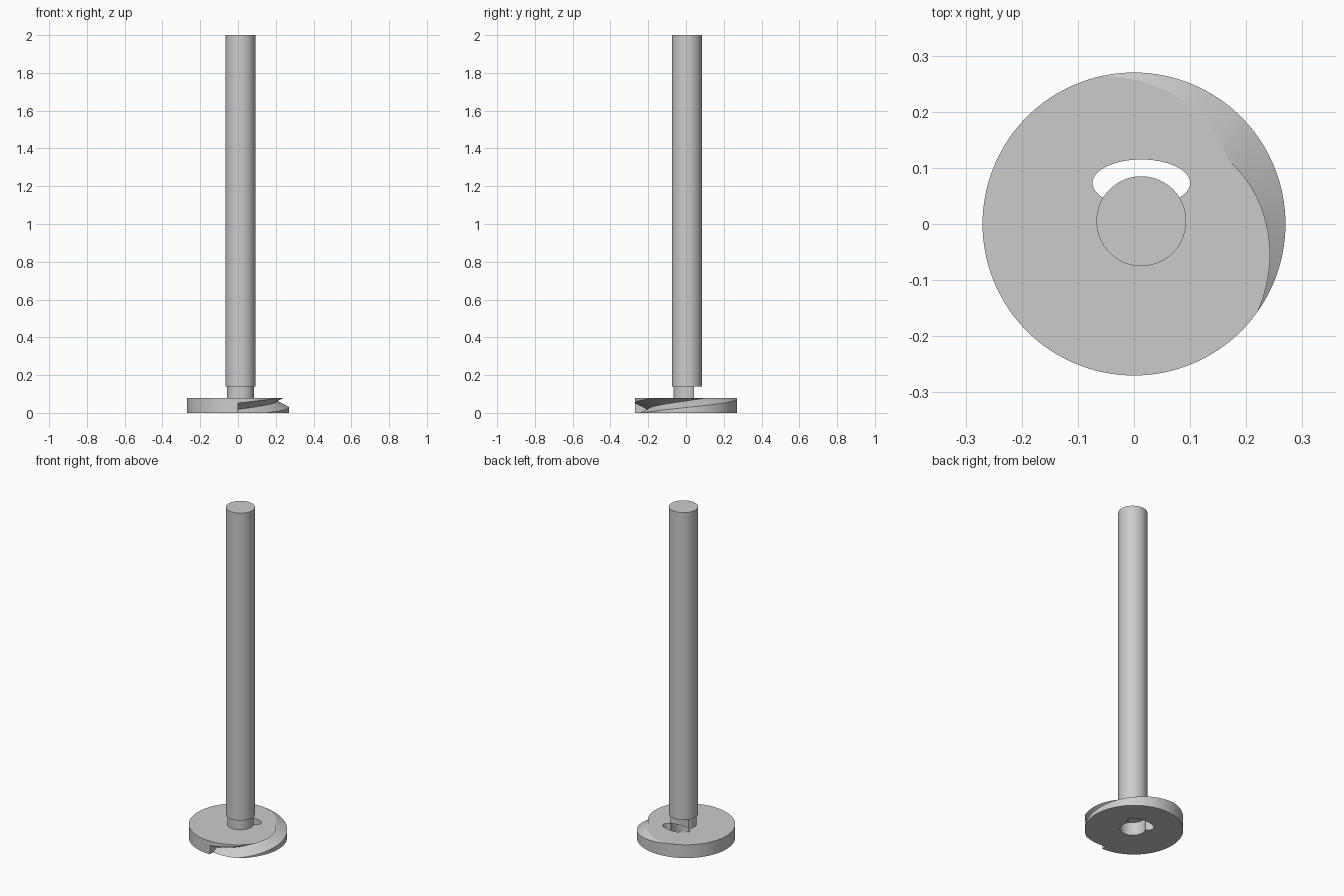
import bpy, bmesh, math

if "Cube" in bpy.data.objects:
    bpy.data.objects.remove(bpy.data.objects["Cube"])

grey = bpy.data.materials.new("steel_grey")
grey.use_nodes = True
COLOUR = (0.6, 0.6, 0.6, 1)
grey.diffuse_color = COLOUR
grey.node_tree.nodes["Principled BSDF"].inputs["Base Color"].default_value = COLOUR

SHAFT_X, SHAFT_Y = 0.013, 0.005


def cylinder(name, x, y, z0, z1, rx, ry=None, sides=96):
    bpy.ops.mesh.primitive_cylinder_add(vertices=sides, radius=1, depth=1,
                                        location=(x, y, (z0 + z1) / 2))
    ob = bpy.context.object
    ob.name = name
    ob.scale = (rx, ry or rx, z1 - z0)
    bpy.ops.object.transform_apply(location=True, rotation=True, scale=True)
    ob.data.materials.append(grey)
    return ob


def helical_wedge(name, start, end, steps):
    """Triangular section swept along a rising helix, apex pointing inward."""
    bm = bmesh.new()
    rings = []
    for i in range(steps + 1):
        deg = start + (end - start) * i / steps
        a = math.radians(deg)
        z = 0.08 + 0.0005 * (deg - 34)
        rings.append([bm.verts.new((r * math.cos(a), r * math.sin(a), z + dz))
                      for r, dz in ((0.203, 0), (0.343, -0.072), (0.343, 0.072))])
    for p, q in zip(rings, rings[1:]):
        for k in range(3):
            n = (k + 1) % 3
            bm.faces.new((p[k], p[n], q[n], q[k]))
    bm.faces.new(rings[0])
    bm.faces.new(rings[-1])
    bmesh.ops.triangulate(bm, faces=bm.faces)
    bmesh.ops.recalc_face_normals(bm, faces=bm.faces)
    me = bpy.data.meshes.new(name)
    bm.to_mesh(me)
    bm.free()
    ob = bpy.data.objects.new(name, me)
    bpy.context.collection.objects.link(ob)
    me.materials.append(grey)
    return ob


def cut(target, *cutters):
    bpy.context.view_layer.objects.active = target
    for c in cutters:
        m = target.modifiers.new("cut", "BOOLEAN")
        m.operation, m.solver, m.object = "DIFFERENCE", "EXACT", c
        bpy.ops.object.modifier_apply(modifier=m.name)


# Main parts
disc = cylinder("cam_disc", 0, 0, 0, 0.08, 0.27, sides=128)
neck = cylinder("neck", SHAFT_X, SHAFT_Y, 0.08, 0.14, 0.072)
shaft = cylinder("shaft", SHAFT_X, SHAFT_Y, 0.14, 2, 0.08)

# Cutters: rim groove, centre bore and oval port
groove = helical_wedge("groove_cutter", -90, 125, 86)
bore = cylinder("bore_cutter", SHAFT_X, SHAFT_Y, -0.1, 0.2, 0.07)
port = cylinder("port_cutter", SHAFT_X, 0.073, -0.1, 0.2, 0.087, 0.042)
cut(disc, groove, bore, port)
cut(neck, port)
for c in (groove, bore, port):
    bpy.data.objects.remove(c)

# Smooth round walls, crisp edges
for ob in (disc, neck, shaft):
    bpy.ops.object.select_all(action="DESELECT")
    ob.select_set(True)
    bpy.context.view_layer.objects.active = ob
    bpy.ops.object.shade_smooth_by_angle(angle=math.radians(25))
